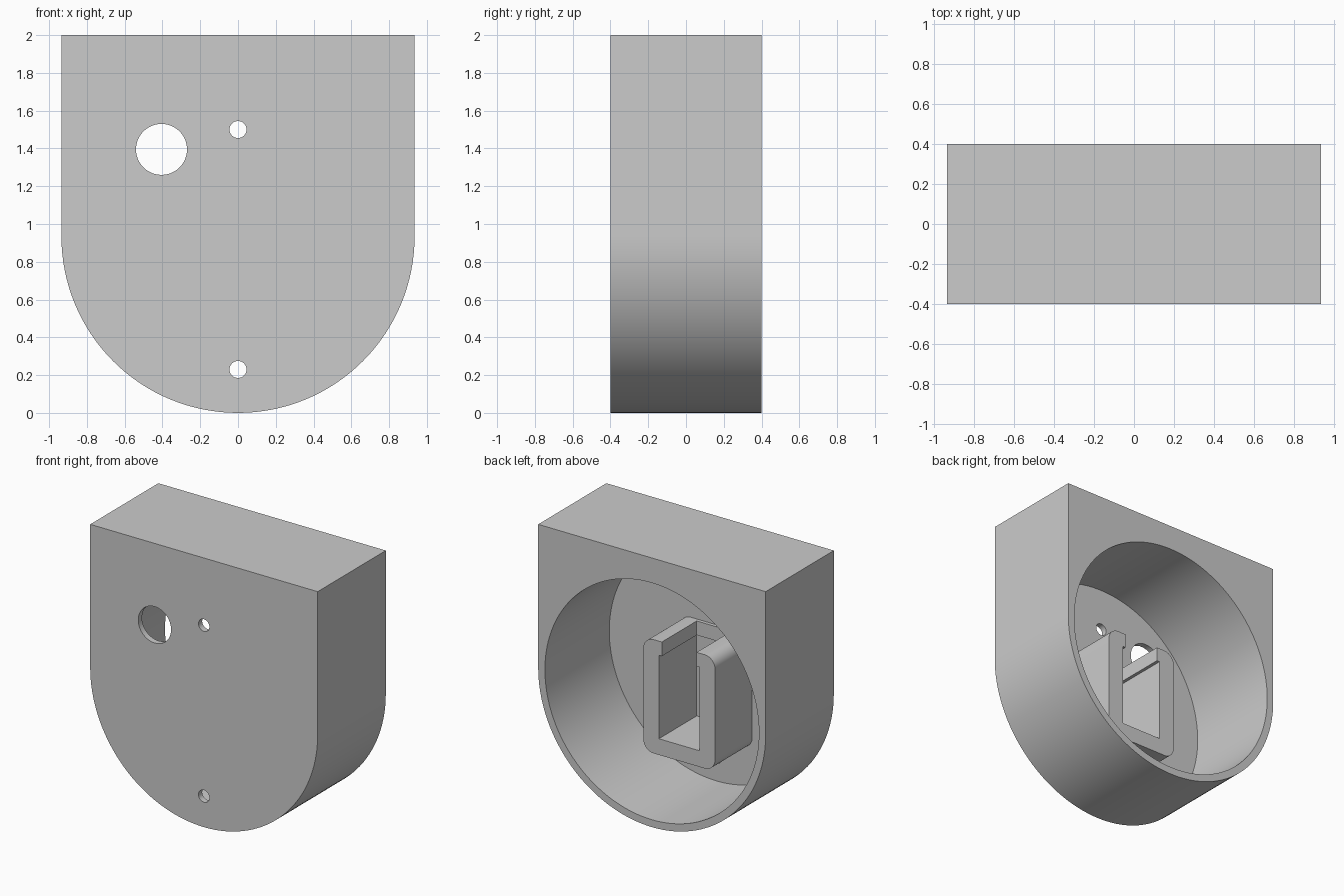
import bpy
import bmesh
from math import cos, sin, pi, radians

if "Cube" in bpy.data.objects:
    bpy.data.objects.remove(bpy.data.objects["Cube"], do_unlink=True)

grey = bpy.data.materials.new("plain_grey")
grey.use_nodes = True
tone = (0.6, 0.6, 0.6, 1)
grey.diffuse_color = tone
grey.node_tree.nodes["Principled BSDF"].inputs["Base Color"].default_value = tone

FRONT, BACK = -0.4, 0.4
HALF = 0.935          # half width and radius of the rounded bottom
FLOOR = -0.356        # inner face of the front plate


def arc(cx, cz, r, start, end, steps):
    angles = [radians(start + (end - start) * i / steps) for i in range(steps + 1)]
    return [(cx + r * cos(a), cz + r * sin(a)) for a in angles]


def circle(cx, cz, r, steps):
    return arc(cx, cz, r, 0, 360, steps)[:-1]


def rect(half, low, high):
    return [(-half, low), (half, low), (half, high), (-half, high)]


def prism(name, outline, y0, y1):
    """Extrude an x-z outline along y."""
    bm = bmesh.new()
    face = bm.faces.new([bm.verts.new((x, y0, z)) for x, z in outline])
    new = bmesh.ops.extrude_face_region(bm, geom=[face])["geom"]
    verts = [v for v in new if isinstance(v, bmesh.types.BMVert)]
    bmesh.ops.translate(bm, verts=verts, vec=(0, y1 - y0, 0))
    bmesh.ops.recalc_face_normals(bm, faces=bm.faces)
    mesh = bpy.data.meshes.new(name)
    bm.to_mesh(mesh)
    bm.free()
    mesh.materials.append(grey)
    obj = bpy.data.objects.new(name, mesh)
    bpy.context.collection.objects.link(obj)
    return obj


def combine(target, other, operation):
    """Apply a boolean and discard the helper."""
    mod = target.modifiers.new(operation.lower(), "BOOLEAN")
    mod.operation = operation
    mod.solver = "EXACT"
    mod.object = other
    bpy.ops.object.select_all(action="DESELECT")
    bpy.context.view_layer.objects.active = target
    target.select_set(True)
    bpy.ops.object.modifier_apply(modifier=mod.name)
    bpy.data.objects.remove(other, do_unlink=True)


# Housing: square top, half-round bottom
housing = prism("housing", arc(0, HALF, HALF, 180, 360, 64) + [(HALF, 2), (-HALF, 2)],
                FRONT, BACK)

# Round cavity opened from the back
combine(housing, prism("cavity", circle(0, HALF, 0.88, 128), FLOOR, 0.6), "DIFFERENCE")

# Holder block with rounded corners, rising from the cavity floor
W, LOW, HIGH, R = 0.295, 0.37, 1.215, 0.085
corners = [(W - R, HIGH - R, 0), (R - W, HIGH - R, 90),
           (R - W, LOW + R, 180), (W - R, LOW + R, 270)]
outline = [p for x, z, a in corners for p in arc(x, z, R, a, a + 90, 10)]
combine(housing, prism("holder", outline, FLOOR - 0.02, 0.08), "UNION")

# Slot in the holder, with a narrower and shallower mouth at the top
combine(housing, prism("slot", rect(0.167, 0.49, 1.11), FLOOR - 0.008, 0.3), "DIFFERENCE")
combine(housing, prism("slot_mouth", rect(0.143, 1.0, 1.3), -0.33, 0.3), "DIFFERENCE")

# Cable hole and two screw holes through the front plate
for x, z, r in [(-0.405, 1.395, 0.135), (0, 1.5, 0.045), (0, 0.23, 0.045)]:
    combine(housing, prism("hole", circle(x, z, r, 48), -0.6, -0.2), "DIFFERENCE")

bpy.ops.object.shade_smooth_by_angle(angle=radians(30))
